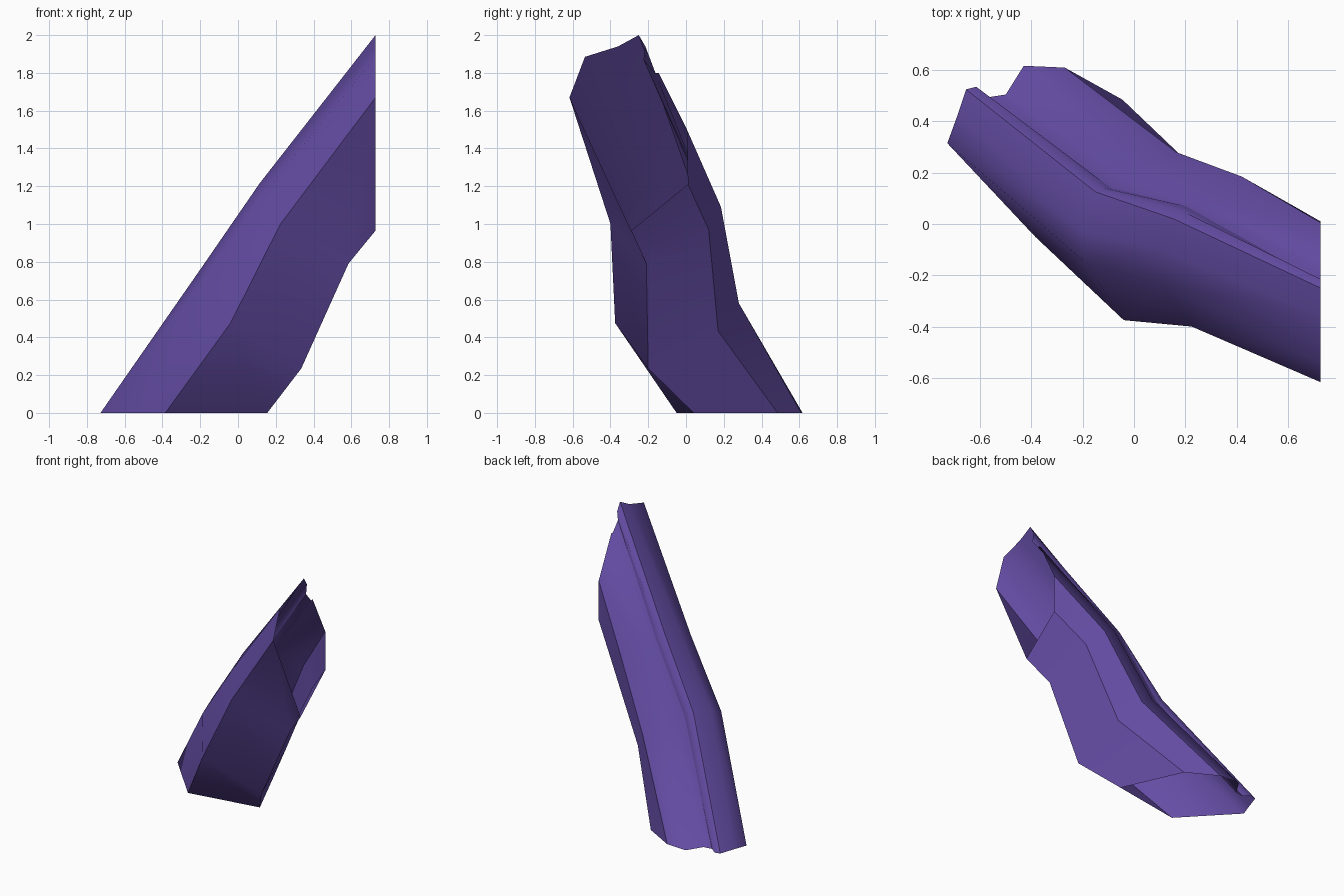
import bpy, bmesh

if "Cube" in bpy.data.objects:
    bpy.data.objects.remove(bpy.data.objects["Cube"])

# Rails running along the bent hollow beam. Each one: floor (x, y), lower bend (x, y),
# upper bend (x, y), cut end (y, z)
RAILS = [
    ((-0.385, -0.05), (-0.04, -0.375), (0.225, -0.40), (-0.617, 1.67)),   # front edge
    ((-0.728, 0.315), (-0.19, -0.15), (0.125, -0.24), (-0.535, 1.885)),   # ridge front
    ((-0.69, 0.42), (-0.20, -0.02), (0.115, -0.10), (-0.36, 1.94)),       # ridge middle
    ((-0.655, 0.525), (-0.15, 0.125), (0.155, 0.02), (-0.25, 2.0)),       # ridge back
    ((-0.615, 0.535), (-0.12, 0.14), (0.18, 0.055), (-0.215, 1.94)),      # groove
    ((-0.565, 0.495), (-0.09, 0.14), (0.20, 0.07), (-0.225, 1.87)),
    ((-0.50, 0.505), (-0.03, 0.17), (0.235, 0.08), (-0.165, 1.80)),
    ((-0.43, 0.617), (0.02, 0.22), (0.26, 0.10), (-0.145, 1.80)),         # back slope
    ((-0.27, 0.61), (0.165, 0.28), (0.42, 0.185), (0.005, 1.50)),
    ((-0.045, 0.485), (0.285, 0.17), (0.535, 0.12), (0.01, 1.21)),        # back lower edge
    ((0.155, 0.04), (0.335, -0.20), (0.585, -0.21), (-0.29, 0.965)),      # under edge
]
SHARP_RAILS = {0, 3, 5, 8, 9, 10}
END_X = 0.728


def ring_points(rail):
    """The bend rings lie in tilted planes, so their heights follow from x and y."""
    floor, low, high, end = rail
    return [
        (floor[0], floor[1], 0.0),
        (*low, 0.600 - 0.837 * low[0] + 0.4225 * low[1]),
        (*high, 1.351 - 0.8065 * high[0] + 0.4228 * high[1]),
        (END_X, *end),
    ]


# Loft the beam; both cut ends are open
bm = bmesh.new()
grid = [[bm.verts.new(p) for p in ring_points(r)] for r in RAILS]
n = len(grid)
for i in range(n):
    a, b = grid[i], grid[(i + 1) % n]
    for k in range(3):
        bm.faces.new((a[k], a[k + 1], b[k + 1], b[k])).smooth = True

# Caps only help to point the normals outward, then go
caps = [bm.faces.new([g[k] for g in grid]) for k in (0, 3)]
bmesh.ops.recalc_face_normals(bm, faces=bm.faces)
bmesh.ops.delete(bm, geom=caps, context='FACES_ONLY')

# Creases along chosen rails, smooth across the bends
for i in SHARP_RAILS:
    for k in range(3):
        bm.edges.get((grid[i][k], grid[i][k + 1])).smooth = False

mesh = bpy.data.meshes.new("bent_beam")
bm.to_mesh(mesh)
bm.free()
beam = bpy.data.objects.new("bent_beam", mesh)
bpy.context.collection.objects.link(beam)

# Single violet colour
violet = bpy.data.materials.new("violet")
violet.diffuse_color = (0.13, 0.075, 0.38, 1)
violet.use_nodes = True
violet.node_tree.nodes["Principled BSDF"].inputs["Base Color"].default_value = violet.diffuse_color
mesh.materials.append(violet)
